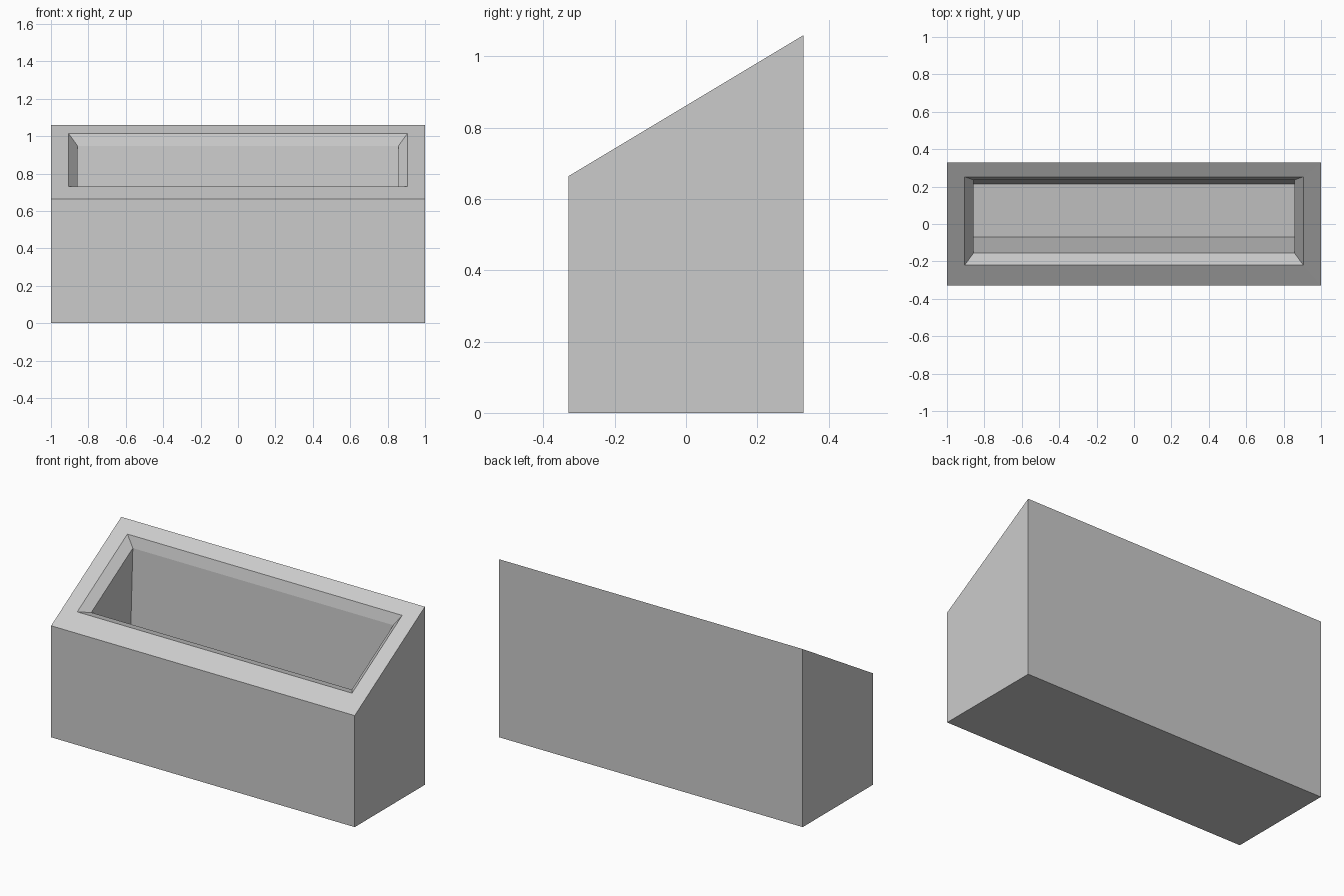
import bpy
import bmesh

# Remove the default cube
cube = bpy.data.objects.get("Cube")
if cube:
    bpy.data.objects.remove(cube, do_unlink=True)

# Single grey material
grey = bpy.data.materials.new("plain grey")
grey.use_nodes = True
colour = (0.6, 0.6, 0.6, 1.0)
grey.diffuse_color = colour
grey.node_tree.nodes["Principled BSDF"].inputs["Base Color"].default_value = colour


def ring(bm, half_width, front, back):
    """Four-cornered loop: front edge and back edge, each given as (y, z)."""
    corners = [(-half_width, *front), (half_width, *front),
               (half_width, *back), (-half_width, *back)]
    return [bm.verts.new(c) for c in corners]


def loft(name, sections, material):
    """Skin successive four-cornered loops and cap both ends."""
    bm = bmesh.new()
    rings = [ring(bm, *s) for s in sections]
    for a, b in zip(rings, rings[1:]):
        for i in range(4):
            j = (i + 1) % 4
            bm.faces.new((a[i], a[j], b[j], b[i]))
    bm.faces.new(rings[0][::-1])
    bm.faces.new(rings[-1])
    bmesh.ops.recalc_face_normals(bm, faces=bm.faces)
    mesh = bpy.data.meshes.new(name)
    bm.to_mesh(mesh)
    bm.free()
    mesh.materials.append(material)
    obj = bpy.data.objects.new(name, mesh)
    bpy.context.collection.objects.link(obj)
    return obj


# Slanted box with a chamfered opening and a hollow
loft("slanted_box", [
    (1.0, (-0.33, 0.0), (0.33, 0.0)),          # base
    (1.0, (-0.33, 0.664), (0.33, 1.06)),       # outer rim
    (0.905, (-0.22, 0.73), (0.252, 1.013)),    # opening
    (0.858, (-0.155, 0.714), (0.236, 0.948)),  # foot of the chamfer
    (0.858, (-0.07, 0.39), (0.215, 0.43)),     # hollow floor
], grey)
